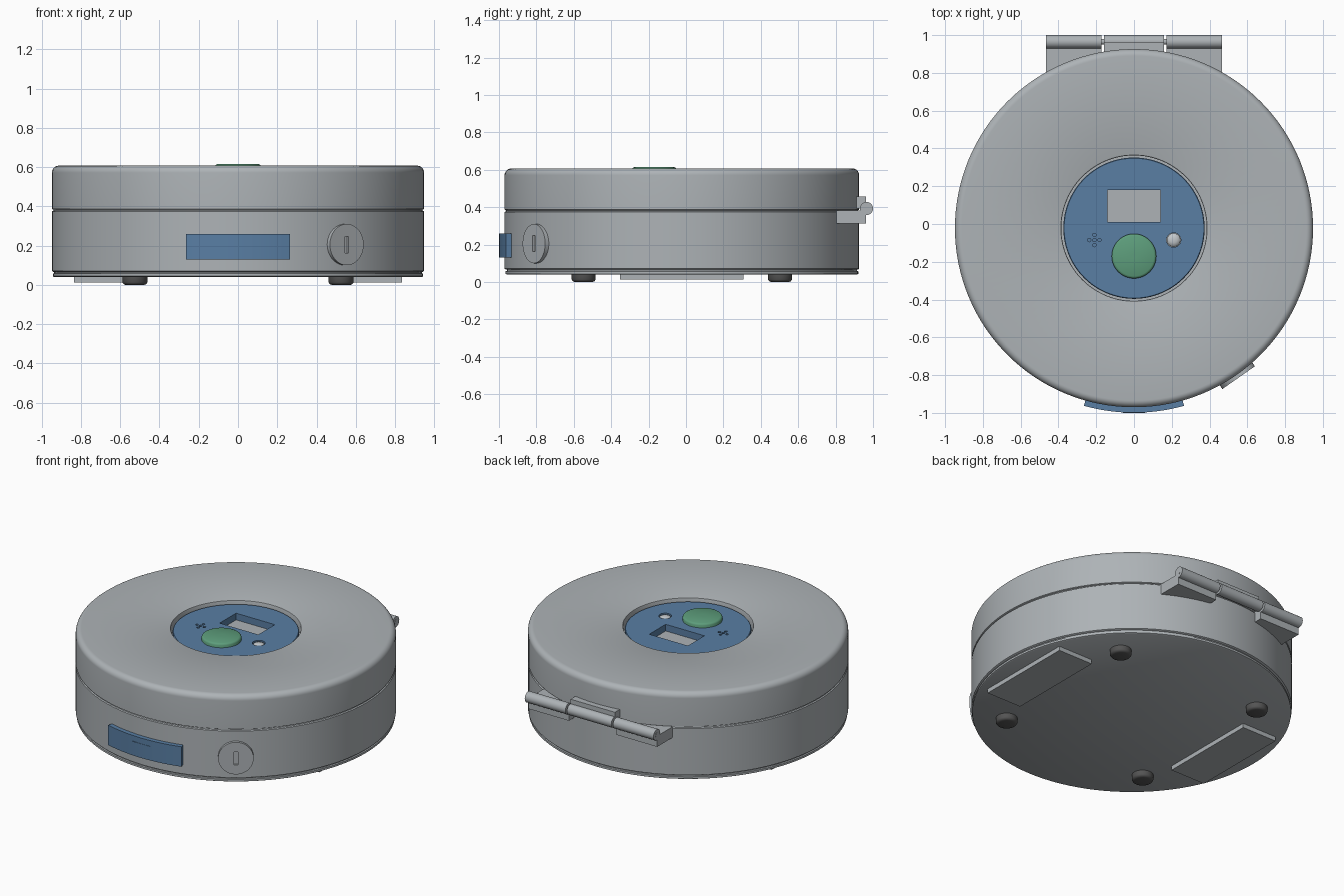
import bpy, bmesh, math
from mathutils import Matrix, Vector

if "Cube" in bpy.data.objects:
    bpy.data.objects.remove(bpy.data.objects["Cube"])

CY = -0.022  # the round body sits slightly forward because the hinge sticks out behind


def material(name, rgb):
    m = bpy.data.materials.new(name)
    m.diffuse_color = (*rgb, 1)
    m.use_nodes = True
    m.node_tree.nodes["Principled BSDF"].inputs["Base Color"].default_value = m.diffuse_color
    return m


GREY = material("casing_grey", (0.42, 0.45, 0.47))
BLUE = material("panel_blue", (0.10, 0.21, 0.37))
GREEN = material("button_green", (0.11, 0.34, 0.20))
DARK = material("rubber_dark", (0.09, 0.09, 0.09))
PALE = material("lamp_pale", (0.55, 0.58, 0.60))


def finish(name, bm, mat, smooth=True):
    bmesh.ops.recalc_face_normals(bm, faces=bm.faces[:])
    me = bpy.data.meshes.new(name)
    bm.to_mesh(me)
    bm.free()
    ob = bpy.data.objects.new(name, me)
    bpy.context.collection.objects.link(ob)
    me.materials.append(mat)
    if smooth:
        smooth_object(ob)
    return ob


def smooth_object(ob):
    bpy.ops.object.select_all(action='DESELECT')
    ob.select_set(True)
    bpy.context.view_layer.objects.active = ob
    bpy.ops.object.shade_smooth_by_angle(angle=math.radians(35))


def lathe(name, profile, mat, centre=(0, CY), segs=128):
    """Revolve (radius, z) points; ends are closed with flat caps."""
    bm = bmesh.new()
    rings = []
    for r, z in profile:
        rings.append([bm.verts.new((centre[0] + r * math.cos(2 * math.pi * i / segs),
                                    centre[1] + r * math.sin(2 * math.pi * i / segs), z))
                      for i in range(segs)])
    for a, b in zip(rings, rings[1:]):
        for i in range(segs):
            j = (i + 1) % segs
            bm.faces.new((a[i], a[j], b[j], b[i]))
    bm.faces.new(rings[0])
    bm.faces.new(rings[-1])
    return finish(name, bm, mat)


def add_box(bm, x, y, z):
    mid = Vector([(a + b) / 2 for a, b in (x, y, z)])
    size = [b - a for a, b in (x, y, z)]
    bmesh.ops.create_cube(bm, size=1, matrix=Matrix.Translation(mid) @ Matrix.Diagonal((*size, 1)))


def box(name, x, y, z, mat):
    bm = bmesh.new()
    add_box(bm, x, y, z)
    return finish(name, bm, mat, False)


def add_cyl(bm, r, depth, matrix, segs=32):
    bmesh.ops.create_cone(bm, cap_ends=True, segments=segs, radius1=r, radius2=r,
                          depth=depth, matrix=matrix)


def cut(ob, cutter):
    cutter.hide_render = True
    mod = ob.modifiers.new("cut", 'BOOLEAN')
    mod.operation = 'DIFFERENCE'
    mod.solver = 'EXACT'
    mod.object = cutter
    bpy.context.view_layer.objects.active = ob
    bpy.ops.object.modifier_apply(modifier=mod.name)
    bpy.data.objects.remove(cutter)
    smooth_object(ob)


def curved_plate(name, r0, r1, x, z, mat, n=24):
    """Slab wrapped around the front of the body."""
    bm = bmesh.new()
    cols = []
    for i in range(n + 1):
        a = math.asin((x[0] + (x[1] - x[0]) * i / n) / r1)
        cols.append([bm.verts.new((r * math.sin(a), CY - r * math.cos(a), h))
                     for r, h in ((r0, z[0]), (r1, z[0]), (r1, z[1]), (r0, z[1]))])
    for a, b in zip(cols, cols[1:]):
        for k in range(4):
            bm.faces.new((a[k], a[(k + 1) % 4], b[(k + 1) % 4], b[k]))
    bm.faces.new(cols[0])
    bm.faces.new(cols[-1])
    return finish(name, bm, mat)


# Casing: bottom plate, base and lid with thin seams between them
R = 0.948
lathe("bottom_plate", [(0.01, 0.04), (0.936, 0.04), (0.943, 0.044), (0.943, 0.057),
                       (0.936, 0.06), (0.936, 0.07), (0.01, 0.07)], GREY)
lathe("base_shell", [(0.01, 0.066), (0.94, 0.066), (R, 0.071), (R, 0.374), (0.941, 0.378),
                     (0.938, 0.39), (0.01, 0.39)], GREY)
edge = [(R - 0.036 + 0.036 * math.cos(t * math.pi / 16), 0.571 + 0.036 * math.sin(t * math.pi / 16))
        for t in range(9)]
lathe("lid_shell", [(0.01, 0.383), (0.941, 0.383), (R, 0.387)] + edge +
      [(0.392, 0.607), (0.387, 0.605), (0.385, 0.60), (0.385, 0.54), (0.01, 0.54)], GREY)

# Control panel with screen window, lamp hole and speaker holes
panel = lathe("control_panel", [(0.01, 0.53), (0.374, 0.53), (0.374, 0.584), (0.37, 0.588),
                                (0.01, 0.588)], BLUE)
bm = bmesh.new()
add_box(bm, (-0.14, 0.14), (0.01, 0.18), (0.5, 0.65))
add_cyl(bm, 0.038, 0.15, Matrix.Translation((0.21, -0.085, 0.575)))
for dx, dy in ((0, 0), (1, 0), (-1, 0), (0, 1), (0, -1)):
    add_cyl(bm, 0.009, 0.08, Matrix.Translation((-0.21 + dx * 0.027, -0.085 + dy * 0.027, 0.612)), 12)
cut(panel, finish("panel_cutter", bm, BLUE, False))
box("screen", (-0.139, 0.139), (0.011, 0.179), (0.532, 0.545), GREY)
lathe("lamp", [(0.036, 0.535), (0.036, 0.575), (0.03, 0.583), (0.016, 0.588), (0.004, 0.589)],
      PALE, (0.21, -0.085), 32)
lathe("push_button", [(0.118, 0.56), (0.118, 0.604), (0.114, 0.611), (0.106, 0.615), (0.01, 0.615)],
      GREEN, (0, -0.17), 64)

# Front label with a fine raised line
curved_plate("front_label", 0.94, 0.977, (-0.265, 0.265), (0.13, 0.26), BLUE)
curved_plate("label_line", 0.97, 0.979, (-0.068, 0.062), (0.219, 0.223), BLUE, 8)

# Lock disc with key slot, turned to face outward at the front right
ang = math.radians(35)
turn = Matrix.Translation((0, CY, 0.205)) @ Matrix.Rotation(ang, 4, 'Z')
lay = Matrix.Rotation(math.pi / 2, 4, 'X')
bm = bmesh.new()
add_cyl(bm, 0.105, 0.045, turn @ Matrix.Translation((0, -0.9435, 0)) @ lay, 64)
lock = finish("lock_disc", bm, GREY)
bm = bmesh.new()
bmesh.ops.create_cube(bm, size=1, matrix=turn @ Matrix.Translation((0, -0.966, 0))
                      @ Matrix.Diagonal((0.024, 0.03, 0.085, 1)))
cut(lock, finish("slot_cutter", bm, GREY, False))

# Rear hinge: three knuckles on a pin, outer leaves on the base, middle leaf on the lid
HY, HZ = 0.965, 0.393
along = Matrix.Rotation(math.pi / 2, 4, 'Y')
for name, x0, x1 in (("left", -0.465, -0.172), ("middle", -0.16, 0.16), ("right", 0.172, 0.465)):
    bm = bmesh.new()
    add_cyl(bm, 0.035, x1 - x0, Matrix.Translation(((x0 + x1) / 2, HY, HZ)) @ along)
    finish(name + "_hinge_knuckle", bm, GREY)
    if name == "middle":
        box("middle_hinge_leaf", (x0, x1), (0.88, 0.962), (HZ, 0.457), GREY)
    else:
        box(name + "_hinge_leaf", (x0, x1), (0.805, 0.962), (0.313, HZ - 0.01), GREY)
bm = bmesh.new()
add_cyl(bm, 0.015, 0.934, Matrix.Translation((0, HY, HZ)) @ along, 24)
finish("hinge_pin", bm, GREY)

# Underside: four rubber feet and two mounting plates
for sx in (-1, 1):
    side = "left" if sx < 0 else "right"
    for sy in (-1, 1):
        lathe(side + ("_front" if sy < 0 else "_back") + "_foot",
              [(0.01, 0), (0.048, 0), (0.058, 0.004), (0.064, 0.013), (0.064, 0.045), (0.01, 0.045)],
              DARK, (sx * 0.525, CY + sy * 0.525), 40)
    box(side + "_mounting_plate", sorted((sx * 0.585, sx * 0.835)), (CY - 0.33, CY + 0.33),
        (0.012, 0.042), GREY)
